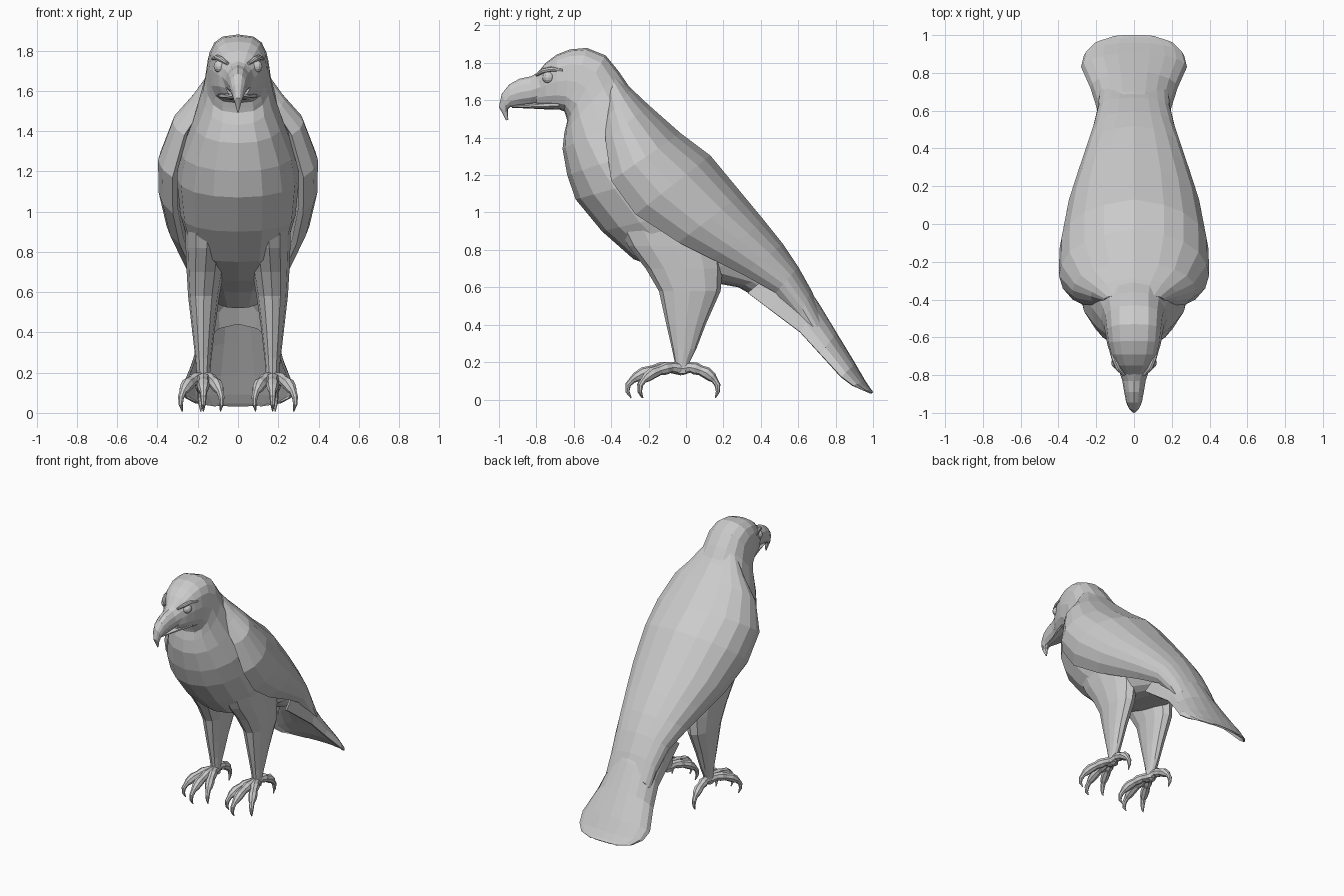
import bpy, bmesh
from math import sin, cos, pi, radians
from mathutils import Vector, Matrix


def finish(name, bm, mirror=False):
    bmesh.ops.recalc_face_normals(bm, faces=bm.faces)
    me = bpy.data.meshes.new(name)
    bm.to_mesh(me)
    bm.free()
    ob = bpy.data.objects.new(name, me)
    bpy.context.collection.objects.link(ob)
    if mirror:
        m = ob.modifiers.new("mirror", "MIRROR")
        m.use_mirror_merge = False
    return ob


def loft(name, rings, mirror=False):
    """Skin a list of closed rings and cap both ends."""
    bm = bmesh.new()
    vs = [[bm.verts.new(p) for p in r] for r in rings]
    n = len(rings[0])
    for a, b in zip(vs, vs[1:]):
        for i in range(n):
            j = (i + 1) % n
            bm.faces.new((a[i], a[j], b[j], b[i]))
    bm.faces.new(vs[0])
    bm.faces.new(vs[-1])
    return finish(name, bm, mirror)


def spow(v, p):
    return abs(v) ** p * (1 if v > 0 else -1)


def section(y0, z0, y1, z1, hw, p=1.0, n=16, xc=0.0):
    """Oval ring (squarer for p < 1) spanning two side-view points."""
    pts = []
    for k in range(n):
        a = 2 * pi * k / n
        c = (1 - spow(cos(a), p)) / 2
        pts.append((xc + hw * spow(sin(a), p), y0 + (y1 - y0) * c, z0 + (z1 - z0) * c))
    return pts


def tube(name, path, n=8, mirror=False):
    """Round tube through (point, radius) pairs lying in a vertical plane."""
    side = (path[-1][0] - path[0][0]).cross(Vector((0, 0, 1))).normalized()
    rings = []
    for i, (p, r) in enumerate(path):
        d = path[min(i + 1, len(path) - 1)][0] - path[max(i - 1, 0)][0]
        up = side.cross(d).normalized()
        rings.append([p + r * (side * cos(2 * pi * k / n) + up * sin(2 * pi * k / n))
                      for k in range(n)])
    return loft(name, rings, mirror)


# head, neck and torso: front point, back point, half width, squareness
torso = [
    (-0.80, 1.565, -0.80, 1.74, 0.064, 0.85), (-0.75, 1.56, -0.75, 1.80, 0.098, 0.75),
    (-0.69, 1.555, -0.69, 1.845, 0.125, 0.7), (-0.65, 1.54, -0.62, 1.872, 0.142, 0.7),
    (-0.64, 1.51, -0.53, 1.88, 0.15, 0.7), (-0.635, 1.49, -0.43, 1.84, 0.16, 0.75),
    (-0.65, 1.43, -0.36, 1.755, 0.175, 0.85), (-0.66, 1.34, -0.22, 1.55, 0.225, 0.9),
    (-0.635, 1.20, -0.06, 1.39, 0.285, 0.95), (-0.59, 1.07, 0.10, 1.26, 0.305, 0.95),
    (-0.45, 0.90, 0.25, 1.06, 0.285, 0.9), (-0.28, 0.75, 0.39, 0.89, 0.24, 0.85),
    (-0.02, 0.655, 0.48, 0.79, 0.20, 0.85), (0.28, 0.60, 0.55, 0.70, 0.16, 0.85),
    (0.42, 0.52, 0.60, 0.64, 0.12, 0.85)]
loft("head_and_torso", [section(*t) for t in torso])

# hooked upper beak and lower mandible
beak = [
    (-0.76, 1.585, -0.76, 1.765, 0.085), (-0.83, 1.577, -0.83, 1.728, 0.062),
    (-0.89, 1.57, -0.89, 1.715, 0.052), (-0.94, 1.563, -0.945, 1.685, 0.042),
    (-0.953, 1.55, -0.985, 1.635, 0.031), (-0.952, 1.53, -1.0, 1.565, 0.018),
    (-0.95, 1.497, -0.962, 1.492, 0.003)]
loft("upper_beak", [section(*b, n=12) for b in beak])
jaw = [(-0.68, 1.55, -0.68, 1.605, 0.10), (-0.76, 1.552, -0.76, 1.597, 0.072),
       (-0.84, 1.556, -0.84, 1.582, 0.045), (-0.93, 1.56, -0.93, 1.574, 0.02)]
loft("lower_beak", [section(*j, n=10) for j in jaw])

# eyes under low brow ridges
bm = bmesh.new()
bmesh.ops.create_uvsphere(bm, u_segments=12, v_segments=8, radius=0.033,
                          matrix=Matrix.Translation((0.088, -0.735, 1.722)))
finish("eye", bm, True)
brow = [(-0.80, 1.735, 0.052, 0.008), (-0.765, 1.757, 0.084, 0.014),
        (-0.72, 1.766, 0.103, 0.014), (-0.66, 1.76, 0.126, 0.008)]
tube("brow", [(Vector((x, y, z)), r) for y, z, x, r in brow], mirror=True)

# folded wings: spine point, lower edge point, half width
wing = [
    (-0.37, 1.745, -0.42, 1.60, 0.16), (-0.29, 1.66, -0.43, 1.50, 0.23),
    (-0.20, 1.575, -0.43, 1.38, 0.325), (-0.03, 1.425, -0.40, 1.17, 0.397),
    (0.13, 1.305, -0.27, 0.99, 0.395), (0.30, 1.10, -0.04, 0.84, 0.355),
    (0.42, 0.955, 0.14, 0.75, 0.305), (0.52, 0.83, 0.30, 0.67, 0.26),
    (0.60, 0.71, 0.48, 0.57, 0.215), (0.67, 0.585, 0.60, 0.43, 0.19),
    (0.73, 0.455, 0.68, 0.31, 0.185)]
shape = [(0, 0), (0.07, 0.40), (0.17, 0.66), (0.32, 0.86), (0.5, 0.97), (0.66, 1),
         (0.84, 0.95), (1, 0.82), (0.9, 0.76), (0.5, 0.76), (0.25, 0.5), (0.1, 0.0)]
loft("folded_wing", [[(x * w, y0 + (y1 - y0) * t, z0 + (z1 - z0) * t) for t, x in shape]
                     for y0, z0, y1, z1, w in wing], True)

# fanned, arched tail: ridge point, edge point, half width
tail = [
    (0.53, 0.74, 0.33, 0.57, 0.17), (0.60, 0.66, 0.45, 0.48, 0.18),
    (0.70, 0.52, 0.61, 0.36, 0.19), (0.80, 0.355, 0.72, 0.24, 0.225),
    (0.90, 0.19, 0.83, 0.12, 0.275), (0.955, 0.095, 0.89, 0.075, 0.26),
    (0.985, 0.05, 0.945, 0.05, 0.21), (0.997, 0.037, 0.985, 0.037, 0.11)]
bm = bmesh.new()
grid = []
for y0, z0, y1, z1, w in tail:
    row = []
    for k in range(-5, 6):
        s = k / 5 * pi / 2
        t = 1 - cos(s)
        row.append(bm.verts.new((w * sin(s), y0 + (y1 - y0) * t, z0 + (z1 - z0) * t)))
    grid.append(row)
for a, b in zip(grid, grid[1:]):
    for i in range(10):
        bm.faces.new((a[i], b[i], b[i + 1], a[i + 1]))
sol = finish("tail", bm).modifiers.new("thickness", "SOLIDIFY")
sol.thickness = 0.012
sol.offset = 0

# feathered legs: height, y centre, y radius, x centre, x radius
leg = [(0.98, -0.12, 0.27, 0.15, 0.11), (0.82, -0.06, 0.25, 0.155, 0.105),
       (0.70, -0.01, 0.205, 0.163, 0.092), (0.58, 0.02, 0.165, 0.17, 0.078),
       (0.40, 0.0, 0.105, 0.172, 0.055), (0.27, -0.01, 0.065, 0.172, 0.04),
       (0.20, -0.02, 0.04, 0.172, 0.034), (0.14, -0.025, 0.035, 0.172, 0.034)]
loft("leg", [section(y - r, z, y + r, z, rx, 0.95, 12, xc) for z, y, r, xc, rx in leg], True)

# toes with curved talons: reach, height, radius
toe = [(0.0, 0.165, 0.036), (0.07, 0.172, 0.028), (0.11, 0.166, 0.034), (0.15, 0.157, 0.027),
       (0.20, 0.142, 0.032), (0.24, 0.120, 0.027), (0.262, 0.104, 0.018),
       (0.285, 0.078, 0.016), (0.288, 0.042, 0.011), (0.268, 0.008, 0.003)]
for name, angle, size in (("middle_toe", 0, 1), ("outer_toe", 27, 0.86),
                          ("inner_toe", -22, 0.84), ("back_toe", 176, 0.68)):
    dx, dy = sin(radians(angle)) * size, -cos(radians(angle)) * size
    tube(name, [(Vector((0.172 + dx * d, -0.025 + dy * d, z)), r) for d, z, r in toe],
         mirror=True)
